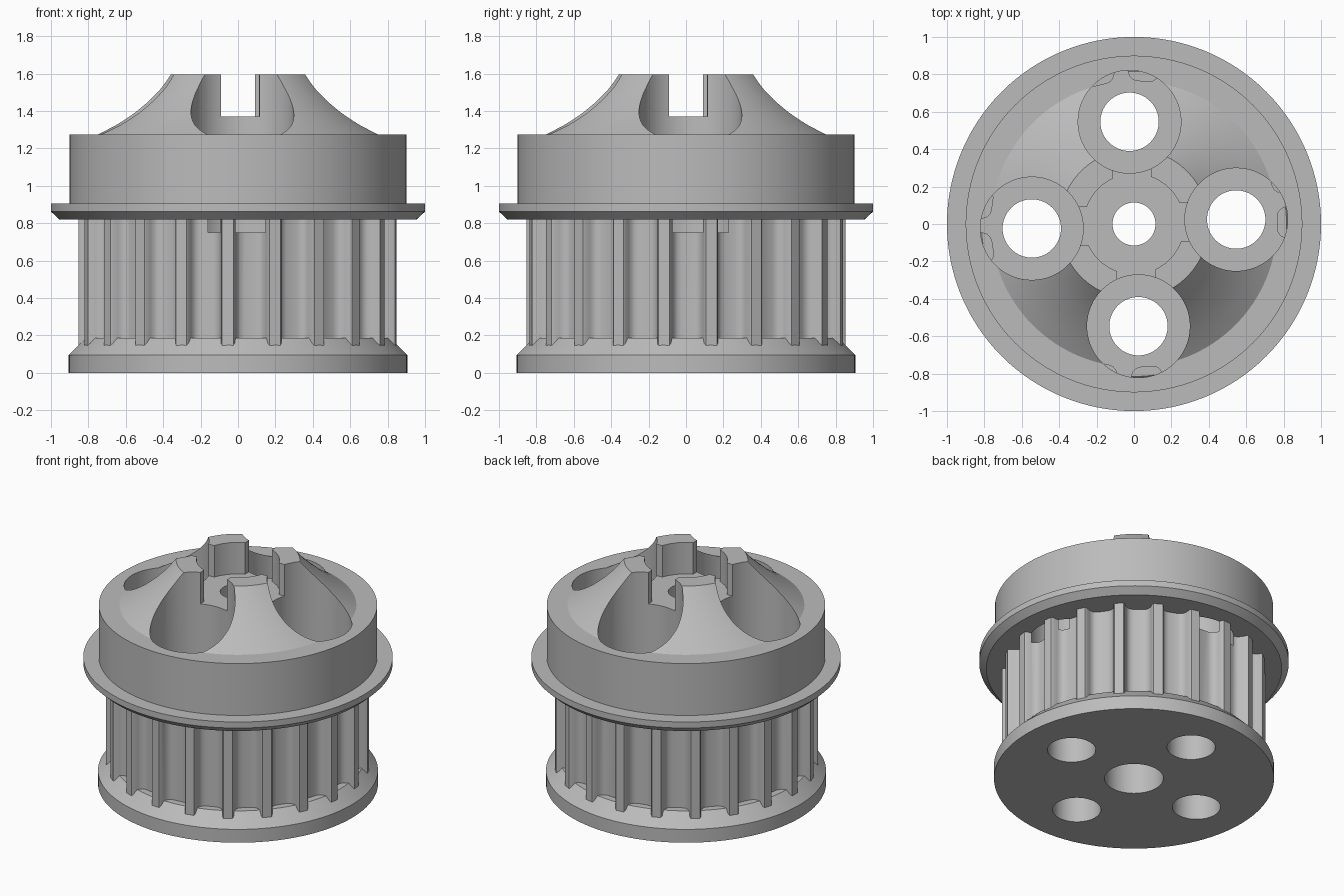
import bpy, bmesh, math
from mathutils import Matrix

cube = bpy.data.objects.get("Cube")
if cube:
    bpy.data.objects.remove(cube, do_unlink=True)

TEETH = 21
TOOTH_START = math.radians(-93.7)
TWIST = math.radians(2.5)      # rotation of the four-hole pattern

grey = bpy.data.materials.new("machined_grey")
grey.use_nodes = True
colour = (0.5, 0.5, 0.5, 1)
grey.diffuse_color = colour
grey.node_tree.nodes["Principled BSDF"].inputs["Base Color"].default_value = colour


def make_object(name, bm):
    bmesh.ops.recalc_face_normals(bm, faces=bm.faces)
    mesh = bpy.data.meshes.new(name)
    bm.to_mesh(mesh)
    bm.free()
    mesh.materials.append(grey)
    obj = bpy.data.objects.new(name, mesh)
    bpy.context.collection.objects.link(obj)
    return obj


def loft(name, rings):
    """Closed solid through a stack of equal-sized point rings."""
    bm = bmesh.new()
    loops = [[bm.verts.new(p) for p in ring] for ring in rings]
    n = len(loops[0])
    for low, high in zip(loops, loops[1:]):
        for i in range(n):
            j = (i + 1) % n
            bm.faces.new((low[i], low[j], high[j], high[i]))
    bm.faces.new(loops[0][::-1])
    bm.faces.new(loops[-1])
    return make_object(name, bm)


def lathe(name, profile, cx=0, cy=0, steps=128):
    angles = [math.tau * i / steps for i in range(steps)]
    return loft(name, [[(cx + r * math.cos(a), cy + r * math.sin(a), z) for a in angles]
                       for r, z in profile])


def cylinder(name, r, z0, z1, cx=0, cy=0):
    return lathe(name, [(r, z0), (r, z1)], cx, cy, 64)


# Lower flange with bevelled shoulder
base_flange = lathe("base_flange", [(0.905, 0), (0.905, 0.095), (0.815, 0.185)])

# Toothed barrel: narrow ribs between rounded grooves
half_tooth = [(2.0, 0.853), (2.5, 0.843), (2.8, 0.81), (3.5, 0.787),
              (4.6, 0.773), (6.2, 0.767)]
tooth = [(-a, r) for a, r in reversed(half_tooth)] + half_tooth
outline = []
for k in range(TEETH):
    mid = TOOTH_START + math.tau * k / TEETH
    for a, r in tooth:
        t = mid + math.radians(a)
        outline.append((r * math.cos(t), r * math.sin(t)))
toothed_barrel = loft("toothed_barrel", [[(x, y, z) for x, y in outline] for z in (0.1, 0.82)])

# Upper flange, collar and flared hub
hub = lathe("collar_and_hub", [
    (0.955, 0.82), (1.0, 0.862), (1.0, 0.905), (0.9, 0.905), (0.9, 1.275),
    (0.765, 1.275), (0.69, 1.325), (0.61, 1.387), (0.53, 1.457), (0.46, 1.525), (0.4, 1.595)])

# Cutters: bores, socket, screw pockets and slots
cutters = [cylinder("lower_bore_cutter", 0.19, -0.2, 0.6),
           cylinder("upper_bore_cutter", 0.115, 0.5, 2),
           cylinder("socket_cutter", 0.268, 1.37, 2)]
for k in range(4):
    a = TWIST + k * math.pi / 2
    x, y = 0.547 * math.cos(a), 0.547 * math.sin(a)
    cutters.append(cylinder("screw_hole_cutter", 0.156, -0.2, 2, x, y))
    cutters.append(cylinder("screw_pocket_cutter", 0.275, 0.75, 2.1, x, y))
    bm = bmesh.new()
    bmesh.ops.create_cube(bm, size=1, matrix=Matrix.Rotation(a, 4, 'Z')
                          @ Matrix.Translation((0.3, 0, 1.67))
                          @ Matrix.Diagonal((0.22, 0.205, 0.6, 1)))
    cutters.append(make_object("slot_cutter", bm))

for part in (base_flange, toothed_barrel, hub):
    bpy.ops.object.select_all(action='DESELECT')
    part.select_set(True)
    bpy.context.view_layer.objects.active = part
    for cutter in cutters:
        mod = part.modifiers.new("cut", 'BOOLEAN')
        mod.operation = 'DIFFERENCE'
        mod.solver = 'EXACT'
        mod.object = cutter
        bpy.ops.object.modifier_apply(modifier=mod.name)
    bpy.ops.object.shade_smooth_by_angle(angle=math.radians(30))

for cutter in cutters:
    bpy.data.objects.remove(cutter, do_unlink=True)
